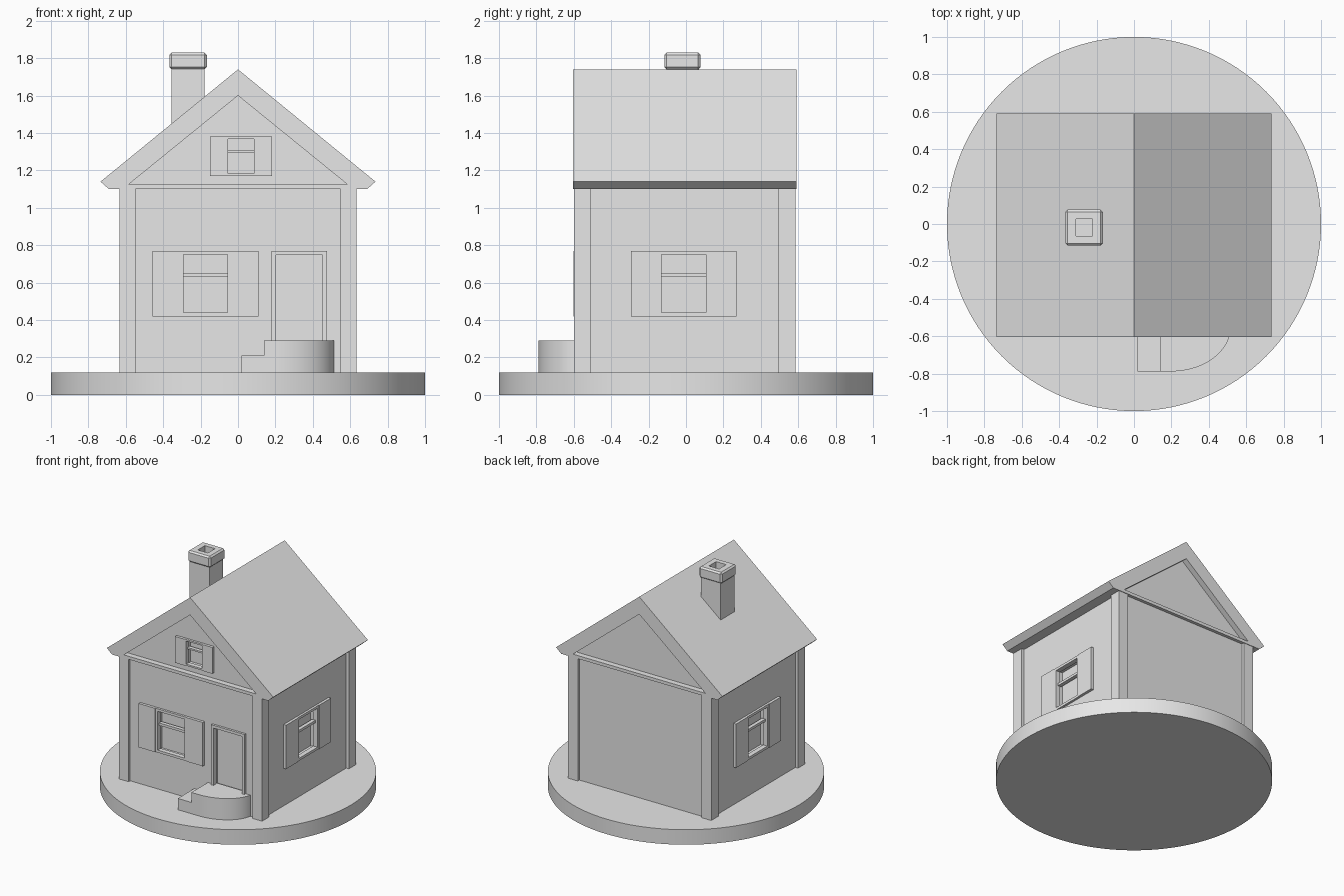
import bpy, bmesh, math
from mathutils import Matrix, Vector

cube = bpy.data.objects.get("Cube")
if cube:
    bpy.data.objects.remove(cube, do_unlink=True)

grey = bpy.data.materials.new("plain_grey")
grey.use_nodes = True
grey.diffuse_color = (0.8, 0.8, 0.8, 1)
grey.node_tree.nodes["Principled BSDF"].inputs["Base Color"].default_value = (0.8, 0.8, 0.8, 1)


def prism(name, outline, low, high, axis="z", place=Matrix()):
    """Extrude an outline along z, or an (x, z) outline along y."""
    bm = bmesh.new()

    def point(p, h):
        return place @ Vector((p[0], p[1], h) if axis == "z" else (p[0], h, p[1]))
    a = [bm.verts.new(point(p, low)) for p in outline]
    b = [bm.verts.new(point(p, high)) for p in outline]
    bm.faces.new(a)
    bm.faces.new(b[::-1])
    for i in range(len(a)):
        j = (i + 1) % len(a)
        bm.faces.new((a[i], b[i], b[j], a[j]))
    bmesh.ops.recalc_face_normals(bm, faces=bm.faces)
    mesh = bpy.data.meshes.new(name)
    bm.to_mesh(mesh)
    bm.free()
    mesh.materials.append(grey)
    ob = bpy.data.objects.new(name, mesh)
    bpy.context.collection.objects.link(ob)
    return ob


def box(name, x, y, z, place=Matrix()):
    outline = [(x[0], y[0]), (x[1], y[0]), (x[1], y[1]), (x[0], y[1])]
    return prism(name, outline, z[0], z[1], place=place)


def activate(ob):
    bpy.ops.object.select_all(action="DESELECT")
    ob.select_set(True)
    bpy.context.view_layer.objects.active = ob


def cut(ob, cutter):
    mod = ob.modifiers.new("cut", "BOOLEAN")
    mod.operation = "DIFFERENCE"
    mod.solver = "EXACT"
    mod.object = cutter
    cutter.hide_render = True
    activate(ob)
    bpy.ops.object.modifier_apply(modifier=mod.name)
    bpy.data.objects.remove(cutter, do_unlink=True)


def frame(name, x, z, bar, place, sill=True):
    """Border bars standing just proud of the wall around an opening."""
    y = (-0.018, 0.02)
    box(name + "_left_jamb", (x[0], x[0] + bar), y, z, place)
    box(name + "_right_jamb", (x[1] - bar, x[1]), y, z, place)
    inner = (x[0] + bar, x[1] - bar)
    box(name + "_head", inner, y, (z[1] - bar, z[1]), place)
    if sill:
        box(name + "_sill", inner, y, (z[0], z[0] + bar), place)


def window(name, wall, place, centre, z, half, shutter, bar):
    x = (centre - half, centre + half)
    cut(wall, box("cutter", (x[0] + bar / 2, x[1] - bar / 2), (-0.1, 0.05),
                  (z[0] + bar / 2, z[1] - bar / 2), place))
    frame(name, x, z, bar, place)
    mid = z[0] + 0.63 * (z[1] - z[0])
    box(name + "_crossbar", (x[0] + bar, x[1] - bar), (0, 0.03),
        (mid - bar / 2, mid + bar / 2), place)
    for side, edge in (("left", x[0] - shutter), ("right", x[1])):
        box(f"{name}_{side}_shutter", (edge, edge + shutter), (-0.022, 0.01), z, place)


# Round base
activate(prism("round_base", [(math.cos(math.tau * i / 128), math.sin(math.tau * i / 128))
                              for i in range(128)], 0, 0.12))
bpy.ops.object.shade_smooth_by_angle()

# Walls and corner posts
walls = box("walls", (-0.61, 0.61), (-0.58, 0.565), (0.11, 1.11))
for x, side in ((-0.59, "right"), (0.59, "left")):
    for y, end in ((-0.555, "front"), (0.54, "back")):
        box(f"{end}_{side}_post", (x - 0.043, x + 0.043), (y - 0.045, y + 0.045), (0.11, 1.11))

# Roof with a sunken gable at each end
roof = prism("roof", [(0, 1.74), (0.735, 1.14), (0.69, 1.10), (-0.69, 1.10), (-0.735, 1.14)],
             -0.605, 0.59, "y")
gable = [(0, 1.6), (0.585, 1.125), (-0.585, 1.125)]
for low, high in ((-0.8, -0.56), (0.545, 0.8)):
    cut(roof, prism("cutter", gable, low, high, "y"))

# Windows on the front, both sides and the front gable
front = Matrix.Translation((0, -0.58, 0))
left = Matrix.Translation((0.61, 0, 0)) @ Matrix.Rotation(math.pi / 2, 4, "Z")
right = Matrix.Translation((-0.61, 0, 0)) @ Matrix.Rotation(-math.pi / 2, 4, "Z")
attic = Matrix.Translation((0, -0.56, 0))
window("front_window", walls, front, -0.173, (0.42, 0.77), 0.138, 0.145, 0.02)
window("left_window", walls, left, -0.012, (0.42, 0.77), 0.138, 0.145, 0.02)
window("right_window", walls, right, 0.012, (0.42, 0.77), 0.138, 0.145, 0.02)
window("attic_window", roof, attic, 0.016, (1.17, 1.38), 0.083, 0.082, 0.013)

# Doorway
cut(walls, box("cutter", (0.19, 0.465), (-0.1, 0.05), (0.28, 0.76), front))
frame("door_frame", (0.18, 0.475), (0.28, 0.77), 0.022, front, sill=False)

# Entrance steps: a curved landing and a low side step
arc = [(0.2 + 0.317 * math.sin(t * math.pi / 48), -0.55 - 0.238 * math.cos(t * math.pi / 48))
       for t in range(25)]
activate(prism("curved_landing", [(0.14, -0.55), (0.14, -0.788)] + arc, 0.11, 0.29))
bpy.ops.object.shade_smooth_by_angle()
box("side_step", (0.02, 0.14), (-0.788, -0.55), (0.11, 0.21))

# Chimney with a wider cap and a square flue
shaft = box("chimney_shaft", (-0.355, -0.18), (-0.105, 0.07), (1.35, 1.75))
cap = box("chimney_cap", (-0.367, -0.167), (-0.115, 0.077), (1.74, 1.83))
activate(cap)
bevel = cap.modifiers.new("soft_edges", "BEVEL")
bevel.width = 0.012
bevel.segments = 1
bpy.ops.object.modifier_apply(modifier=bevel.name)
for part in (shaft, cap):
    cut(part, box("cutter", (-0.311, -0.221), (-0.064, 0.026), (1.6, 2)))
